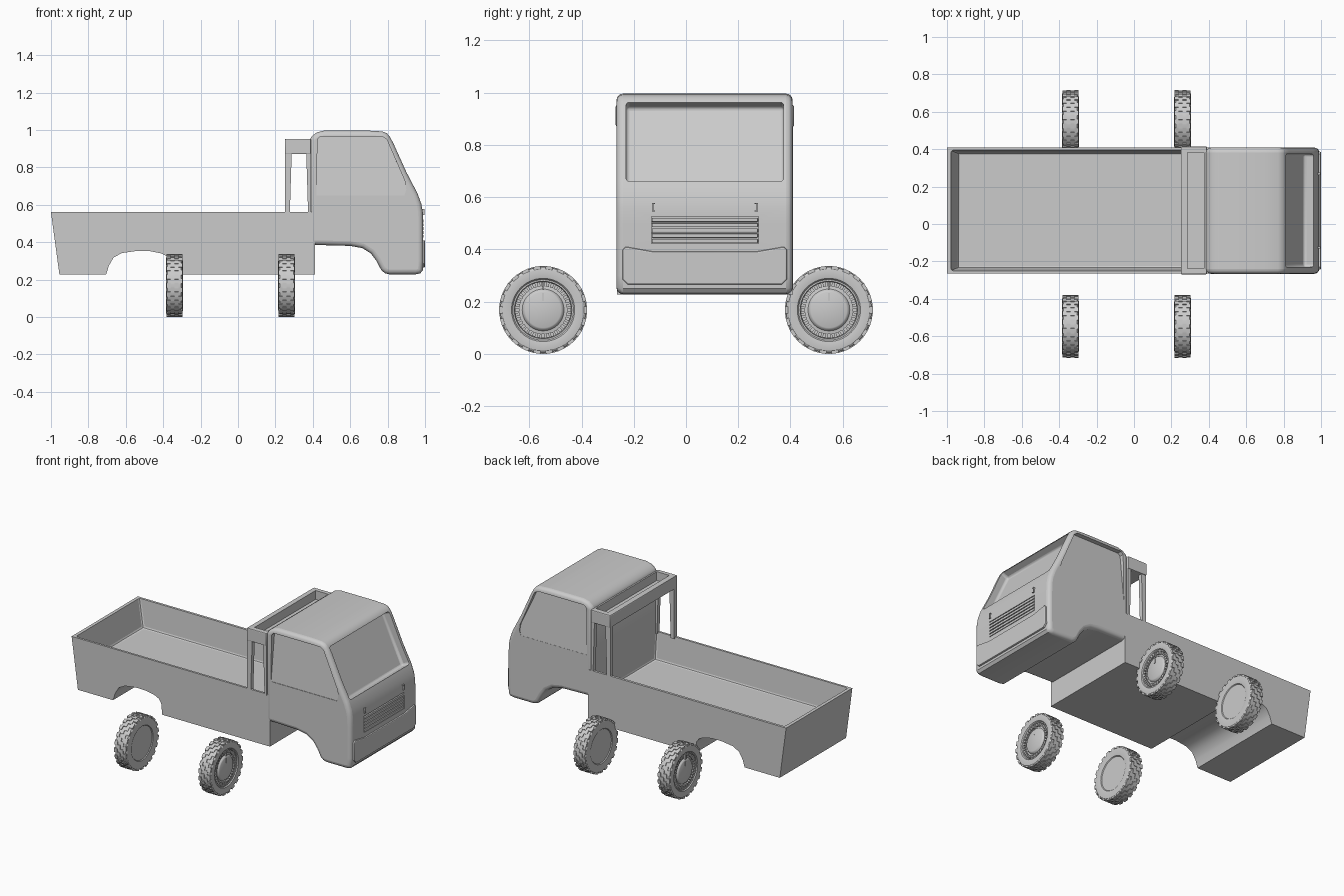
import bpy, bmesh, math
from mathutils import Matrix, Vector

if "Cube" in bpy.data.objects:
    bpy.data.objects.remove(bpy.data.objects["Cube"])

YC, HW = 0.072, 0.338          # body centre line and half width


def finish(name, bm, angle=35):
    bmesh.ops.recalc_face_normals(bm, faces=bm.faces)
    me = bpy.data.meshes.new(name)
    bm.to_mesh(me)
    bm.free()
    ob = bpy.data.objects.new(name, me)
    bpy.context.collection.objects.link(ob)
    activate(ob)
    bpy.ops.object.shade_smooth_by_angle(angle=math.radians(angle))
    return ob


def activate(ob):
    bpy.ops.object.select_all(action='DESELECT')
    ob.select_set(True)
    bpy.context.view_layer.objects.active = ob


def prism(name, pts, y0, y1):
    """Extrude an x-z outline along y."""
    bm = bmesh.new()
    f = bm.faces.new([bm.verts.new((x, y0, z)) for x, z in pts])
    r = bmesh.ops.extrude_face_region(bm, geom=[f])
    bmesh.ops.translate(bm, vec=(0, y1 - y0, 0),
                        verts=[v for v in r['geom'] if isinstance(v, bmesh.types.BMVert)])
    return finish(name, bm)


def front_prism(name, pts, x0, x1):
    """Extrude a y-z outline along x."""
    bm = bmesh.new()
    f = bm.faces.new([bm.verts.new((x0, y, z)) for y, z in pts])
    r = bmesh.ops.extrude_face_region(bm, geom=[f])
    bmesh.ops.translate(bm, vec=(x1 - x0, 0, 0),
                        verts=[v for v in r['geom'] if isinstance(v, bmesh.types.BMVert)])
    return finish(name, bm)


def box(name, x, y, z):
    return prism(name, [(x[0], z[0]), (x[1], z[0]), (x[1], z[1]), (x[0], z[1])], *y)


def bevel(ob, w, seg=3, angle=50):
    m = ob.modifiers.new("bevel", 'BEVEL')
    m.width, m.segments, m.angle_limit = w, seg, math.radians(angle)
    activate(ob)
    bpy.ops.object.modifier_apply(modifier=m.name)
    bpy.ops.object.shade_smooth_by_angle(angle=math.radians(35))
    return ob


def cut(ob, cutter):
    m = ob.modifiers.new("cut", 'BOOLEAN')
    m.operation, m.object, m.solver = 'DIFFERENCE', cutter, 'EXACT'
    activate(ob)
    bpy.ops.object.modifier_apply(modifier=m.name)
    bpy.data.objects.remove(cutter)
    bpy.ops.object.shade_smooth_by_angle(angle=math.radians(35))


# cargo bed with wheel arch, hollowed by a tapered block
bed = prism("cargo_bed", [(-1, .56), (-.955, .228), (-.705, .228), (-.69, .275), (-.665, .318),
            (-.62, .342), (-.54, .353), (-.47, .352), (-.41, .34), (-.38, .325), (-.362, .30),
            (-.355, .228), (.412, .228), (.412, .56)], YC - HW + .002, YC + HW)
bm = bmesh.new()
loops = [[bm.verts.new((x, YC + s * h, z)) for x, s in ((x0, -1), (.385, -1), (.385, 1), (x0, 1))]
         for x0, h, z in ((-.942, .308, .384), (-.983, .324, .58))]
bm.faces.new(loops[0])
bm.faces.new(loops[1])
for i in range(4):
    j = (i + 1) % 4
    bm.faces.new((loops[0][i], loops[0][j], loops[1][j], loops[1][i]))
cut(bed, bevel(finish("bed_cutter", bm), .012, 2))

# cab shell
cab = prism("cab", [(.385, .386), (.41, .385), (.60, .38), (.665, .368), (.71, .34), (.74, .30), (.765, .252),
            (.785, .234), (.81, .228), (.95, .228), (.975, .233), (.988, .25), (.99, .30),
            (.99, .50), (.988, .56), (.98, .605), (.96, .66), (.90, .775), (.83, .93),
            (.81, .966), (.795, .983), (.77, .992), (.70, .996), (.46, .996), (.42, .986),
            (.395, .967), (.385, .95)], YC - HW, YC + HW - .002)
bevel(cab, .026, 4, 60)

# windshield recess following the slope
a, b, n = Vector((.818, .966)), Vector((.962, .662)), Vector((.907, .42))
ws = [a + n * .1, b + n * .1, b - n * .058, a - n * .058]
cut(cab, bevel(prism("windshield_cutter", [tuple(p) for p in ws], YC - .302, YC + .302), .014, 3))

# side window recesses, fading out towards the sill
win = [(.42, .65), (.425, .95), (.44, .966), (.77, .966), (.795, .95), (.895, .72), (.90, .68), (.89, .65)]
for s in (-1, 1):
    c = prism("window_cutter", win, YC + s * HW, YC + s * (HW + .1))
    for v in c.data.vertices:
        v.co.y -= s * (.003 + .028 * (v.co.z - .65) / .31)
    cut(cab, c)

# grille recess and slats
cut(cab, box("grille_cutter", (.974, 1.1), (YC - .205, YC + .205), (.422, .526)))
for i in range(5):
    z = .424 + i * .0202
    bevel(box("grille_slat", (.965, .992), (YC - .203, YC + .203), (z, z + .016)), .003, 2)

# small clips above the grille
for s in (-1, 1):
    y = YC + s * .2
    box("front_clip", (.97, .996), (y - .003, y + .003), (.545, .578))
    for z in (.545, .574):
        box("front_clip_end", (.97, .996), sorted((y, y - s * .009)), (z, z + .004))

# bumper panel with dipped top edge
bumper = [(-.302, .41), (-.315, .40), (-.315, .285), (-.295, .265), (.295, .265), (.315, .285),
          (.315, .40), (.302, .41), (.2, .392), (-.2, .392)]
bevel(front_prism("bumper_panel", [(YC + y, z) for y, z in bumper], .97, 1.0), .006, 2)

# frame behind the cab: posts, side rails and trough-shaped top beam
beam = box("rear_frame_beam", (.25, .39), (YC - HW - .003, YC + HW + .004), (.87, .952))
bevel(beam, .006, 2)
cut(beam, box("beam_cutter", (.285, .375), (YC - .31, YC + .31), (.895, 1.1)))
for s in (-1, 1):
    y0, y1 = sorted((YC + s * (HW - .026), YC + s * HW))
    prism("rear_frame_post", [(.252, .55), (.277, .55), (.287, .875), (.252, .875)], y0, y1)
    prism("rear_frame_side", [(.375, .55), (.39, .55), (.39, .875), (.365, .875)], y0, y1)


# wheels: lathed tyre and hub with staggered tread blocks
def lathe(bm, prof, seg=56):
    rings = []
    for x, r in prof:
        k = 1 if r == 0 else seg
        rings.append([bm.verts.new((x, r * math.cos(math.tau * i / seg), r * math.sin(math.tau * i / seg)))
                      for i in range(k)])
    for p, q in zip(rings, rings[1:]):
        for i in range(seg):
            j = (i + 1) % seg
            vs = [p[i % len(p)], p[j % len(p)], q[j % len(q)], q[i % len(q)]]
            bm.faces.new(list(dict.fromkeys(vs)))


def block(bm, size, x, r, ang):
    m = Matrix.Rotation(ang, 4, 'X') @ Matrix.Translation((x, 0, r)) @ Matrix.Diagonal((*size, 1))
    bmesh.ops.create_cube(bm, size=1, matrix=m)


def wheel(name, x, y, side):
    bm = bmesh.new()
    lathe(bm, [(.040, 0), (.040, .068), (.037, .074), (.028, .08), (.026, .088), (.026, .108), (.036, .11),
               (.036, .116), (.042, .121), (.045, .138), (.043, .155), (.036, .164), (-.036, .164), (-.043, .155),
               (-.045, .13), (-.042, .11), (-.037, .106), (-.037, 0)])
    for row in range(4):
        for i in range(22):
            block(bm, (.0205, .027, .012), -.032 + row * .0213, .162, math.tau * (i + row % 2 / 2) / 22)
    # ring of small cooling fins
    for i in range(36):
        block(bm, (.016, .012, .017), .028, .099, math.tau * i / 36)
    # valve stem on the outer face
    block(bm, (.012, .007, .03), .037, .05, 0)
    block(bm, (.012, .006, .03), .037, .093, 0)
    ob = finish(name, bm, 30)
    ob.location = (x, y, .168)
    ob.rotation_euler.z = 0 if side > 0 else math.pi


for x, side, label in ((.26, 1, "front"), (-.34, -1, "rear")):
    for y in (-.547, .547):
        wheel(label + "_wheel", x, y, side)
